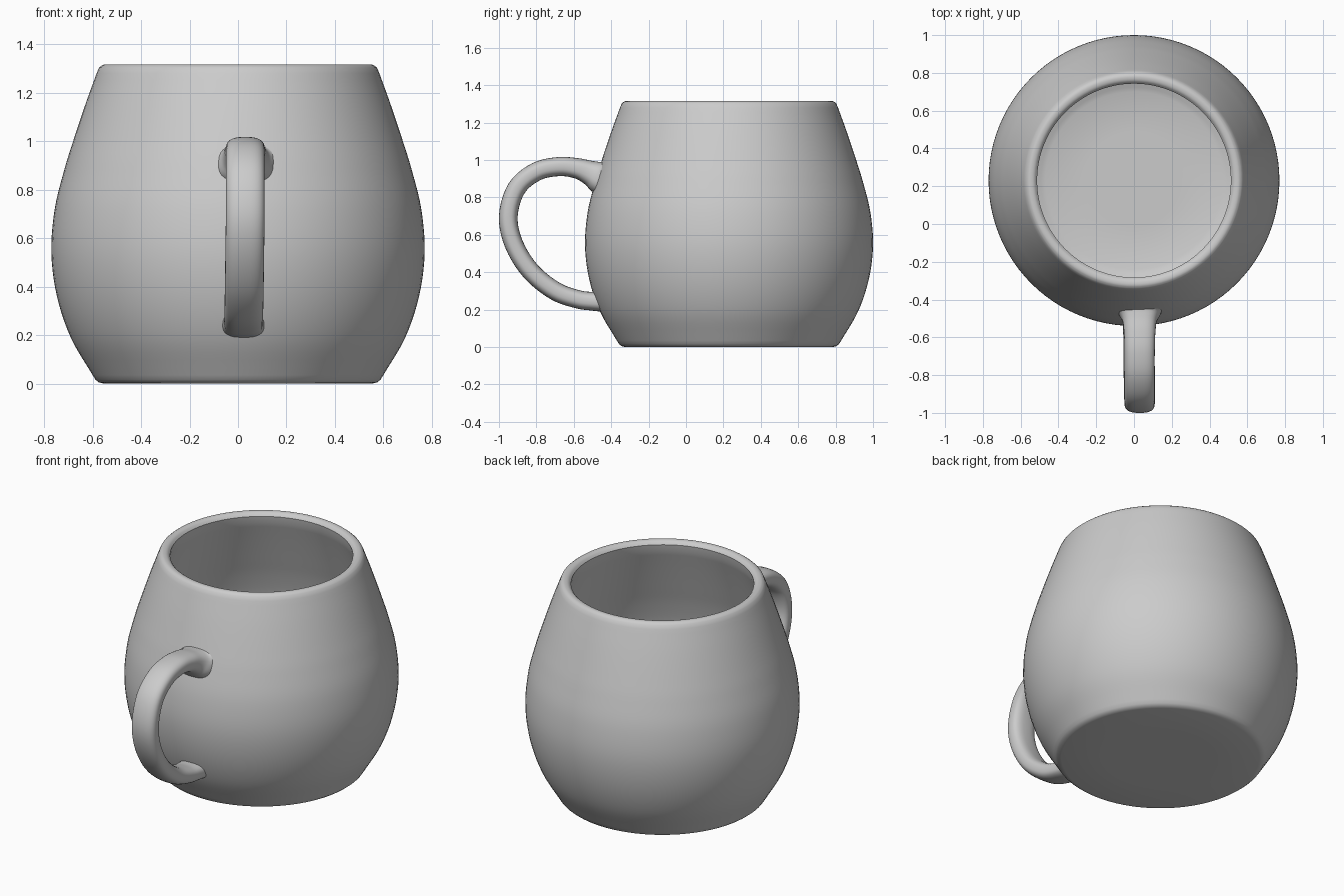
import bpy, bmesh, math
from mathutils import Vector

if "Cube" in bpy.data.objects:
    bpy.data.objects.remove(bpy.data.objects["Cube"])


def smooth_path(keys, steps):
    """Catmull-Rom curve through key tuples of any length."""
    k = [Vector(p) for p in keys]
    k = [2 * k[0] - k[1]] + k + [2 * k[-1] - k[-2]]
    out = []
    for i in range(1, len(k) - 2):
        a, b, c, d = k[i - 1:i + 3]
        for s in range(steps):
            t = s / steps
            out.append(0.5 * (2 * b + (c - a) * t + (2 * a - 5 * b + 4 * c - d) * t * t
                              + (3 * b - a - 3 * c + d) * t ** 3))
    return out + [k[-2]]


def skin(name, rings, caps):
    """Join equal-sized closed rings of points into one smooth mesh."""
    bm = bmesh.new()
    loops = [[bm.verts.new(p) for p in ring] for ring in rings]
    n = len(loops[0])
    for a, b in zip(loops, loops[1:]):
        for i in range(n):
            j = (i + 1) % n
            bm.faces.new((a[i], a[j], b[j], b[i]))
    if caps:
        bm.faces.new(loops[0])
        bm.faces.new(loops[-1])
    bmesh.ops.recalc_face_normals(bm, faces=bm.faces)
    mesh = bpy.data.meshes.new(name)
    bm.to_mesh(mesh)
    bm.free()
    obj = bpy.data.objects.new(name, mesh)
    bpy.context.collection.objects.link(obj)
    bpy.ops.object.select_all(action='DESELECT')
    obj.select_set(True)
    bpy.context.view_layer.objects.active = obj
    bpy.ops.object.shade_smooth_by_angle(angle=math.radians(50))
    return obj


# Mug body: hollow lathe profile (radius, z), outer wall, rim, inner wall
CENTRE_Y = 0.23
outer = smooth_path([(0.60, 0.035), (0.69, 0.19), (0.747, 0.36), (0.77, 0.54), (0.756, 0.72),
                     (0.717, 0.88), (0.68, 1.0), (0.63, 1.15), (0.583, 1.28)], 5)
rim = smooth_path([(0.573, 1.303), (0.555, 1.315), (0.53, 1.312), (0.513, 1.295)], 3)
inner = smooth_path([(0.52, 1.255), (0.565, 1.13), (0.617, 0.98), (0.66, 0.85), (0.697, 0.7),
                     (0.708, 0.54), (0.685, 0.36), (0.63, 0.2), (0.56, 0.1), (0.47, 0.06)], 4)
profile = [(0.3, 0), (0.555, 0), (0.575, 0.005), (0.588, 0.016), *outer, *rim, *inner, (0.25, 0.06)]
SEG = 96
angles = [2 * math.pi * i / SEG for i in range(SEG)]
skin("mug_body", [[(r * math.cos(a), CENTRE_Y + r * math.sin(a), z) for a in angles]
                  for r, z in profile], True)

# Handle: rounded-rectangle section swept along a loop, flared at its upper root
# keys: x, y, z, half width, half thickness
handle = smooth_path([
    (0.03, -0.425, 0.905, 0.135, 0.115), (0.03, -0.465, 0.91, 0.115, 0.09),
    (0.03, -0.51, 0.93, 0.092, 0.068), (0.03, -0.58, 0.955, 0.083, 0.055),
    (0.03, -0.68, 0.965, 0.08, 0.051), (0.03, -0.80, 0.938, 0.08, 0.05),
    (0.03, -0.905, 0.85, 0.08, 0.05), (0.03, -0.95, 0.70, 0.08, 0.05),
    (0.028, -0.92, 0.55, 0.08, 0.05), (0.026, -0.83, 0.405, 0.08, 0.05),
    (0.024, -0.70, 0.30, 0.08, 0.05), (0.023, -0.58, 0.256, 0.08, 0.049),
    (0.022, -0.50, 0.245, 0.083, 0.05), (0.022, -0.43, 0.243, 0.092, 0.056)], 5)


def power(v, e):
    return math.copysign(abs(v) ** e, v)


rings = []
for i, p in enumerate(handle):
    q, s = handle[max(i - 1, 0)], handle[min(i + 1, len(handle) - 1)]
    tangent = Vector((0, s[1] - q[1], s[2] - q[2])).normalized()
    normal = Vector((0, -tangent.z, tangent.y))
    rings.append([Vector(p[:3]) + Vector((p[3] * power(math.cos(a), 0.75), 0, 0))
                  + normal * p[4] * power(math.sin(a), 0.75)
                  for a in (2 * math.pi * j / 32 for j in range(32))])
skin("handle", rings, True)
